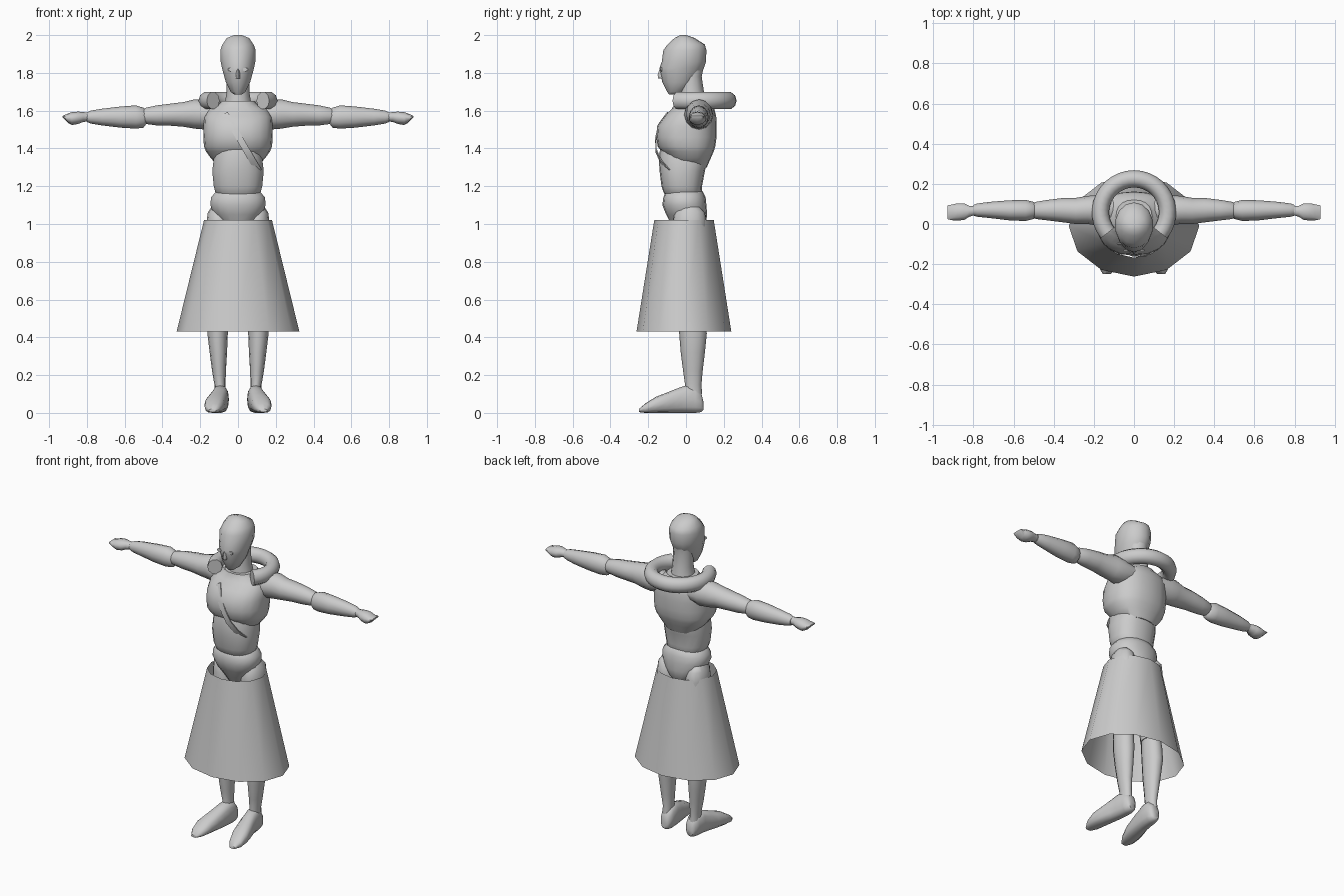
import bpy, bmesh, math
from mathutils import Vector

clay = bpy.data.materials.new("clay_grey")
clay.diffuse_color = (0.6, 0.6, 0.6, 1)


def finish(name, bm, angle=50, closed=True):
    if closed:
        bmesh.ops.recalc_face_normals(bm, faces=bm.faces)
    mesh = bpy.data.meshes.new(name)
    bm.to_mesh(mesh)
    bm.free()
    mesh.materials.append(clay)
    ob = bpy.data.objects.new(name, mesh)
    bpy.context.collection.objects.link(ob)
    bpy.ops.object.select_all(action='DESELECT')
    ob.select_set(True)
    bpy.context.view_layer.objects.active = ob
    bpy.ops.object.shade_smooth_by_angle(angle=math.radians(angle))
    return ob


def loft(name, axis, rows, sides=16, power=1.0, sign=1, caps=True, angle=50):
    """Rows are (position, min a, max a, min b, max b) across the axis."""
    bm = bmesh.new()
    rings = []
    for p, a0, a1, b0, b1 in rows:
        ring = []
        for i in range(sides):
            t = 2 * math.pi * i / sides - math.pi / 2
            c, s = math.cos(t), math.sin(t)
            c = math.copysign(abs(c) ** power, c) if abs(c) > 1e-6 else 0
            s = math.copysign(abs(s) ** power, s) if abs(s) > 1e-6 else 0
            a = (a0 + a1) / 2 + c * (a1 - a0) / 2
            b = (b0 + b1) / 2 + s * (b1 - b0) / 2
            co = {'x': (p, a, b), 'y': (a, p, b), 'z': (a, b, p)}[axis]
            ring.append(bm.verts.new((co[0] * sign, co[1], co[2])))
        rings.append(ring)
    for r, q in zip(rings, rings[1:]):
        for i in range(sides):
            j = (i + 1) % sides
            bm.faces.new((r[i], r[j], q[j], q[i]))
    if caps:
        bm.faces.new(rings[0])
        bm.faces.new(rings[-1])
    return finish(name, bm, angle)


def body(name, rows, **kw):
    """Upright loft centred on x = 0; rows are (z, half width, front y, back y)."""
    return loft(name, 'z', [(z, -w, w, f, b) for z, w, f, b in rows], **kw)


# Head and neck
body("head", [(1.685, .02, -.09, -.04), (1.70, .04, -.10, .0), (1.75, .066, -.125, .05),
              (1.80, .08, -.137, .08), (1.825, .087, -.14, .095), (1.86, .094, -.128, .106),
              (1.92, .096, -.12, .108), (1.95, .085, -.098, .10), (1.985, .06, -.06, .045),
              (2.0, .02, -.03, .0)], sides=14)
body("neck", [(1.56, .09, -.05, .12), (1.64, .07, -.04, .10), (1.70, .06, -.035, .095),
              (1.78, .06, -.03, .083), (1.84, .06, -.03, .095)], sides=12)
loft("nose", 'z', [(1.77, -.014, .014, -.147, -.11), (1.79, -.012, .012, -.15, -.11),
                   (1.84, -.006, .006, -.134, -.11)], sides=6)

# Torso
body("chest", [(1.30, .10, -.06, .11), (1.35, .145, -.10, .132), (1.385, .17, -.128, .147),
               (1.41, .18, -.15, .155), (1.46, .184, -.157, .162), (1.52, .183, -.152, .162),
               (1.57, .18, -.115, .16), (1.61, .155, -.075, .15), (1.635, .10, -.06, .13),
               (1.65, .09, -.055, .12)], sides=20, power=.85)
body("abdomen", [(1.14, .10, -.10, .07), (1.17, .122, -.12, .085), (1.20, .13, -.13, .085),
                 (1.28, .138, -.14, .10), (1.36, .128, -.145, .12), (1.42, .11, -.13, .12)],
     sides=18, power=.85)
body("pelvis", [(.94, .035, -.05, .06), (1.0, .085, -.08, .105), (1.05, .13, -.105, .112),
                (1.10, .148, -.125, .108), (1.14, .145, -.12, .104), (1.17, .12, -.11, .09),
                (1.18, .10, -.10, .08)], sides=18, power=.9)

# Open twelve-sided skirt
body("skirt", [(.43, .325, -.262, .24), (1.02, .18, -.168, .147)], sides=12, caps=False, angle=60)

# Open horseshoe collar ring
bm = bmesh.new()
rings = []
for i in range(25):
    t = math.radians(-38 + 256 * i / 24)
    ring = []
    for k in range(10):
        u = 2 * math.pi * k / 10
        r = .167 + .043 * math.cos(u)
        ring.append(bm.verts.new((r * math.cos(t), .058 + r * math.sin(t), 1.653 + .047 * math.sin(u))))
    rings.append(ring)
for r, q in zip(rings, rings[1:]):
    for k in range(10):
        bm.faces.new((r[k], r[(k + 1) % 10], q[(k + 1) % 10], q[k]))
bm.faces.new(rings[0])
bm.faces.new(rings[-1])
finish("collar_ring", bm)

# Diagonal chest strap: a thin curved ribbon
path = [(-.07, -.10, 1.585), (-.03, -.147, 1.52), (.01, -.163, 1.45), (.045, -.162, 1.39),
        (.08, -.135, 1.33), (.11, -.09, 1.28)]
bm = bmesh.new()
across = Vector((.015, 0, .009))
prev = None
for p in path:
    p = Vector(p)
    back = p + Vector((0, .006, 0))
    ring = [bm.verts.new(v) for v in (p - across, p + across, back + across, back - across)]
    if prev:
        for k in range(4):
            bm.faces.new((prev[k], prev[(k + 1) % 4], ring[(k + 1) % 4], ring[k]))
    else:
        bm.faces.new(ring)
    prev = ring
bm.faces.new(prev)
finish("chest_strap", bm, 40)

for side, s in (("left", 1), ("right", -1)):
    # Arms stretched sideways: rows are (x, y range, z range)
    loft(side + "_upper_arm", 'x', [
        (.10, .0, .14, 1.52, 1.63), (.17, -.01, .145, 1.50, 1.655), (.23, .0, .14, 1.505, 1.66),
        (.29, .0, .13, 1.515, 1.645), (.35, .008, .13, 1.52, 1.638), (.43, .018, .12, 1.522, 1.628),
        (.49, .025, .11, 1.53, 1.615), (.505, .035, .10, 1.54, 1.605)], sides=12, sign=s)
    loft(side + "_forearm", 'x', [
        (.485, .035, .10, 1.53, 1.60), (.50, .025, .11, 1.51, 1.615), (.54, .015, .12, 1.505, 1.628),
        (.62, .018, .118, 1.51, 1.622), (.72, .03, .11, 1.522, 1.61), (.78, .036, .102, 1.532, 1.60),
        (.80, .042, .095, 1.54, 1.59)], sides=12, sign=s)
    loft(side + "_hand", 'x', [
        (.785, .045, .09, 1.545, 1.59), (.82, .035, .092, 1.54, 1.592), (.845, .018, .105, 1.53, 1.595),
        (.88, .015, .105, 1.524, 1.592), (.90, .016, .10, 1.535, 1.585), (.928, .022, .095, 1.563, 1.573)],
        sides=10, sign=s)
    # Legs, mostly inside the skirt
    loft(side + "_thigh", 'z', [
        (.56, .05, .155, -.04, .09), (.70, .035, .165, -.055, .10), (.90, .02, .172, -.07, .11),
        (1.0, .03, .168, -.07, .11), (1.06, .05, .16, -.06, .10), (1.09, .08, .14, -.03, .07)],
        sides=12, sign=s)
    loft(side + "_shin", 'z', [
        (.10, .066, .125, -.01, .085), (.15, .066, .125, -.005, .082), (.22, .064, .137, -.015, .088),
        (.32, .058, .15, -.028, .10), (.42, .054, .162, -.036, .11), (.50, .053, .16, -.04, .105),
        (.59, .055, .153, -.04, .09)], sides=12, sign=s)
    # Splayed foot with a flat toe
    loft(side + "_foot", 'y', [
        (-.25, .115, .155, .004, .02), (-.215, .09, .175, .0, .05), (-.16, .072, .178, .0, .085),
        (-.10, .062, .165, .0, .108), (-.05, .055, .15, .0, .128), (.0, .05, .138, .0, .146),
        (.05, .048, .132, .0, .142), (.08, .055, .122, .004, .11), (.092, .07, .11, .015, .06)],
        sides=12, power=.8, sign=s)
    # Eye plate
    loft(side + "_eye", 'y', [(-.134, .026, .054, 1.808, 1.828), (-.126, .026, .054, 1.808, 1.828)],
         sides=10, sign=s)
